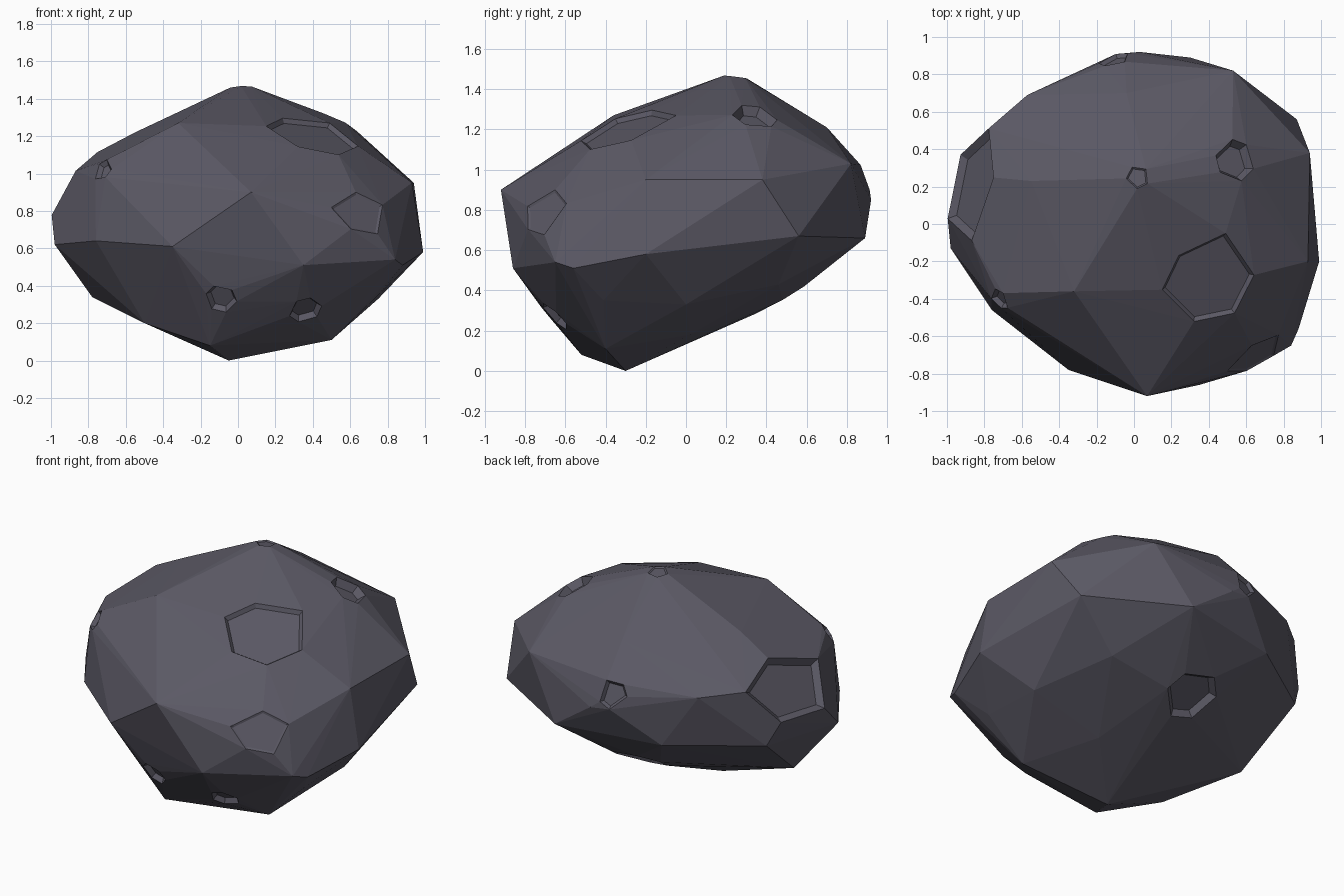
import bpy, bmesh, math
from mathutils import Vector

if "Cube" in bpy.data.objects:
    bpy.data.objects.remove(bpy.data.objects["Cube"])

# Corner points of the faceted boulder
CORNERS = [
    # crown and upper flanks
    (-.32, -.36, 1.27), (-.04, .70, 1.21), (-.55, .23, 1.22), (-.57, .69, .98),
    (.53, .82, 1.03), (.94, .38, .95), (.93, -.20, .95), (.07, -.92, .90),
    # waist
    (.99, -.20, .58), (.87, .56, .67), (.30, .89, .66), (.03, .92, .85),
    (-.36, .76, .65), (-.86, .42, .65), (-.98, -.13, .62), (-.76, -.46, .64),
    (-.35, -.78, .61), (.35, -.86, .51), (.84, -.65, .54), (.88, -.56, .51),
    # underside
    (-.05, -.30, 0), (.50, -.40, .11), (.75, -.41, .35), (-.15, -.52, .08),
    (-.50, -.34, .20), (-.78, .03, .34), (.28, .02, .18), (.75, 0, .33),
    (.55, .46, .43)]

# Wide craters given by their rims: (rim points, rim width, depth)
WIDE = [
    ([(.49, -.05, 1.27), (.64, -.27, 1.14), (.54, -.48, 1.11),
      (.32, -.52, 1.14), (.15, -.35, 1.25), (.24, -.17, 1.30)], .018, .022),
    ([(-.77, .51, 1.0), (-.76, .25, 1.12), (-.86, -.09, 1.01),
      (-1.0, .03, .78), (-.93, .37, .80)], .035, .03),
    ([(.50, -.79, .82), (.60, -.78, .70), (.75, -.71, .68),
      (.77, -.59, .83), (.63, -.65, .90)], .012, .006)]

# Small craters: (centre, radius, sides, rim width, depth)
SMALL = [
    ((.02, .25, 1.46), .062, 5, .008, .008),
    ((.54, .34, 1.265), .115, 6, .025, .045),
    ((-.72, -.40, 1.02), .065, 5, .015, .025),
    ((-.09, -.71, .33), .085, 6, .018, .03),
    ((.36, -.65, .27), .09, 6, .018, .03),
    ((-.10, .88, .95), .09, 5, .015, .02),
    ((-.02, .485, .37), .17, 6, .028, .035)]


def hull(points):
    """Convex hull as a bmesh, plus the vertex made for each point."""
    bm = bmesh.new()
    verts = [bm.verts.new(p) for p in points]
    bmesh.ops.convex_hull(bm, input=verts)
    bmesh.ops.recalc_face_normals(bm, faces=bm.faces[:])
    bm.normal_update()
    return bm, verts


def flatten(points):
    """Press a rim onto its mean plane."""
    pts = [Vector(p) for p in points]
    c = sum(pts, Vector()) / len(pts)
    n = Vector()
    for a, b in zip(pts, pts[1:] + pts[:1]):
        n += (a - c).cross(b - c)
    n.normalize()
    return [p - n * (p - c).dot(n) for p in pts]


# First hull gives the surface direction at every small crater
base = [Vector(p) for p in CORNERS]
rims = [(flatten(r), w, d) for r, w, d in WIDE]
for r, _, _ in rims:
    base += r
centres = [Vector(s[0]) for s in SMALL]
first, made = hull(base + centres)
for i, (c, (_, radius, sides, w, d)) in enumerate(zip(centres, SMALL)):
    v = made[len(base) + i]
    if v.link_faces:
        n = v.normal.copy()
    else:  # centre lies under the surface: lift it onto the facet
        f = min(first.faces, key=lambda f: abs((c - f.verts[0].co).dot(f.normal)))
        n = f.normal.copy()
        c = c - n * (c - f.verts[0].co).dot(n) + n * .01
    u = n.orthogonal().normalized()
    t = n.cross(u)
    ring = []
    for k in range(sides):
        a = math.tau * (k + .17 * math.sin(3 * k + i)) / sides
        ring.append(c + (u * math.cos(a) + t * math.sin(a)) * radius)
    rims.append((ring, w, d))
first.free()

# Final hull with all rims, then sink each crater floor
points = [Vector(p) for p in CORNERS]
spans = []
for ring, w, d in rims:
    spans.append((len(points), len(points) + len(ring)))
    points += ring
bm, made = hull(points)
for (lo, hi), (_, w, d) in zip(spans, rims):
    rim = set(made[lo:hi])
    floor = [f for f in bm.faces if all(v in rim for v in f.verts)]
    if not floor:
        continue
    if len(floor) > 1:
        floor = bmesh.ops.dissolve_faces(bm, faces=floor)["region"]
    bm.normal_update()
    bmesh.ops.inset_individual(bm, faces=floor, thickness=w, depth=-d,
                               use_even_offset=True)
bmesh.ops.delete(bm, geom=[v for v in bm.verts if not v.link_faces], context='VERTS')

# Stand on the ground
low = min(v.co.z for v in bm.verts)
bmesh.ops.translate(bm, verts=bm.verts[:], vec=(0, 0, -low))

mesh = bpy.data.meshes.new("boulder")
bm.to_mesh(mesh)
bm.free()
stone = bpy.data.materials.new("dark_stone")
stone.diffuse_color = (.105, .10, .13, 1)
stone.use_nodes = True
stone.node_tree.nodes["Principled BSDF"].inputs["Base Color"].default_value = stone.diffuse_color
mesh.materials.append(stone)
bpy.context.collection.objects.link(bpy.data.objects.new("boulder", mesh))
